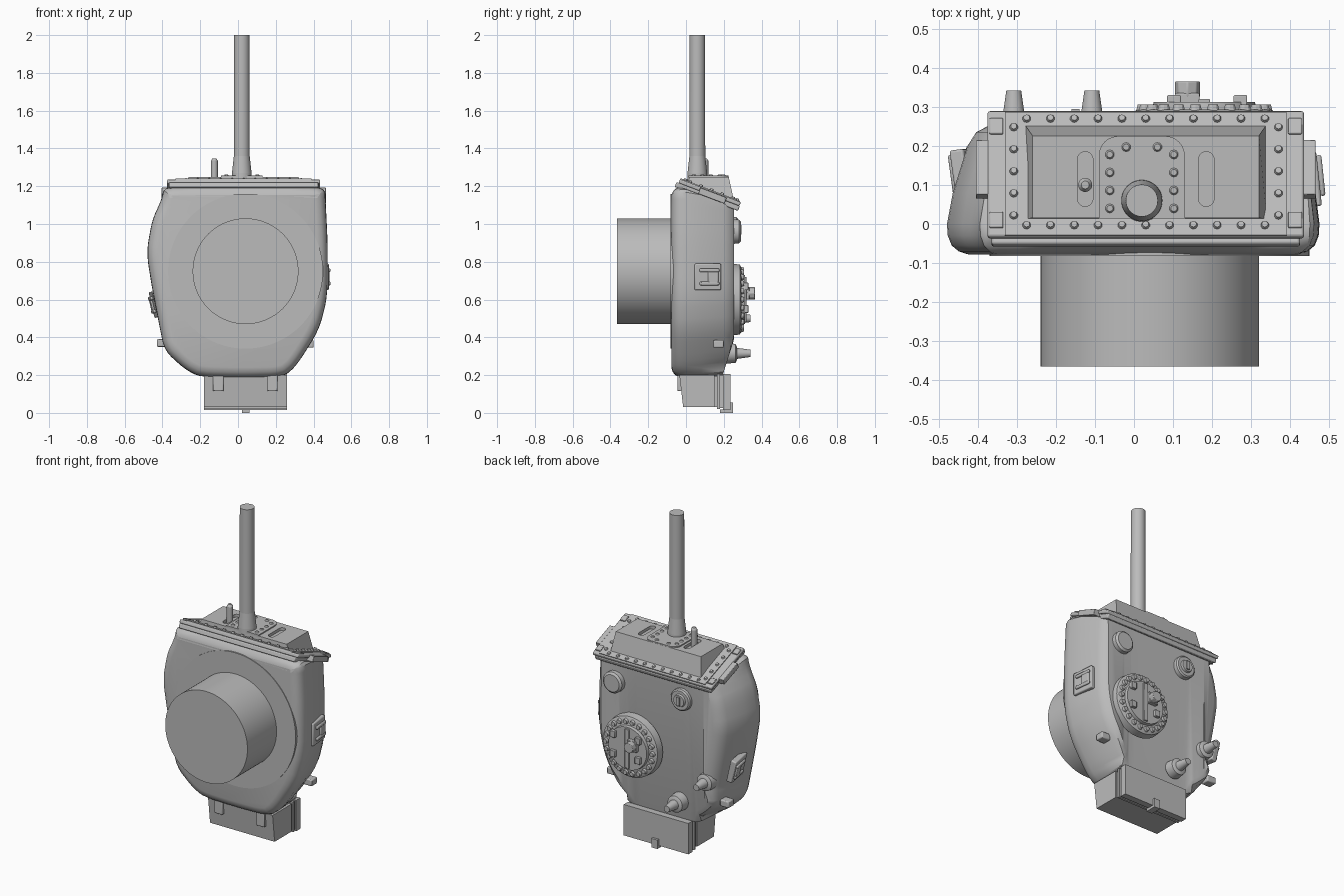
import bpy, bmesh, math
from mathutils import Matrix, Vector

if "Cube" in bpy.data.objects:
    bpy.data.objects.remove(bpy.data.objects["Cube"])

grey = bpy.data.materials.new("plain grey")
grey.use_nodes = True
GREY = (0.5, 0.5, 0.5, 1)
grey.diffuse_color = GREY
grey.node_tree.nodes["Principled BSDF"].inputs["Base Color"].default_value = GREY
parts = []


def finish(name, bm, bevel=0):
    bmesh.ops.recalc_face_normals(bm, faces=bm.faces)
    me = bpy.data.meshes.new(name)
    bm.to_mesh(me)
    bm.free()
    me.materials.append(grey)
    ob = bpy.data.objects.new(name, me)
    bpy.context.collection.objects.link(ob)
    parts.append(ob)
    if bevel:
        mod = ob.modifiers.new("bevel", 'BEVEL')
        mod.width, mod.segments = bevel, 2
    return ob


def box(bm, lo, hi, rot=None):
    lo, hi = Vector(lo), Vector(hi)
    m = Matrix.Translation((lo + hi) / 2) @ (rot or Matrix()) @ Matrix.Diagonal((*(hi - lo), 1))
    bmesh.ops.create_cube(bm, size=1, matrix=m)


def cone(bm, base, axis, r1, r2, h, seg=32):
    axis = Vector(axis).normalized()
    m = Matrix.Translation(Vector(base) + axis * h / 2) @ Vector((0, 0, 1)).rotation_difference(axis).to_matrix().to_4x4()
    bmesh.ops.create_cone(bm, cap_ends=True, segments=seg, radius1=r1, radius2=r2, depth=h, matrix=m)


def turned(bm, centre, axis, profile, seg=48):
    # stack of cone sections: (radius, distance) pairs along the axis
    axis = Vector(axis)
    for (r1, a), (r2, b) in zip(profile, profile[1:]):
        cone(bm, Vector(centre) + axis * a, axis, r1, r2, b - a, seg)


def prism(bm, outline, z0, z1):
    face = bm.faces.new([bm.verts.new((x, y, z0)) for x, y in outline])
    up = bmesh.ops.extrude_face_region(bm, geom=[face])["geom"]
    bmesh.ops.translate(bm, vec=(0, 0, z1 - z0), verts=[v for v in up if isinstance(v, bmesh.types.BMVert)])


def arc(cx, cy, r, a0, a1, n=10):
    return [(cx + r * math.cos(math.radians(a0 + (a1 - a0) * i / n)),
             cy + r * math.sin(math.radians(a0 + (a1 - a0) * i / n))) for i in range(n + 1)]


# Cast body: one outline lofted from the ring side to the roof
outline = [(-.39, 1.2), (-.1, 1.2), (.2, 1.2), (.46, 1.2), (.465, 1.1), (.475, .9), (.475, .62),
           (.43, .44), (.31, .25), (.24, .19), (.02, .185), (-.2, .19), (-.28, .23), (-.39, .33),
           (-.42, .48), (-.455, .66), (-.485, .85), (-.455, 1.02), (-.405, 1.13)]
for _ in range(2):
    cut = []
    for (ax, az), (bx, bz) in zip(outline, outline[1:] + outline[:1]):
        cut += [(ax * .8 + bx * .2, az * .8 + bz * .2), (ax * .2 + bx * .8, az * .2 + bz * .8)]
    outline = cut
bm = bmesh.new()
rings = []
for y, inset in [(-.078, .055), (-.07, .03), (-.055, .012), (-.03, .002), (0, 0), (.08, .01), (.2, .035), (.235, .05), (.255, .075)]:
    ring = []
    for i, (x, z) in enumerate(outline):
        px, pz = outline[i - 1]
        nx, nz = outline[(i + 1) % len(outline)]
        inward = Vector((pz - nz, 0, nx - px)).normalized() * -1
        if inward.dot(Vector((-x, 0, .7 - z))) < 0:
            inward = -inward
        k = 1.5 if x < -.3 and z > .4 and y > 0 else .3 if z < .22 and y > 0 else 1
        p = Vector((x, y, z)) + inward * inset * k
        p.z = min(p.z, 1.2 - .38 * (y + .04))
        p.y = min(p.y, .255 - max(0, .39 - p.z) * .32)
        ring.append(bm.verts.new(p))
    rings.append(ring)
n = len(outline)
for a, b in zip(rings, rings[1:]):
    for i in range(n):
        bm.faces.new((a[i], a[(i + 1) % n], b[(i + 1) % n], b[i]))
bm.faces.new(rings[0])
# the roof folds down toward its rear edge
roof = bm.faces.new(rings[-1])
bmesh.ops.triangulate(bm, faces=[roof])
finish("turret_body", bm)

# Turret ring and basket drum
bm = bmesh.new()
cone(bm, (.04, -.06, .75), (0, -1, 0), .41, .41, .022, 96)
finish("turret_ring", bm)
bm = bmesh.new()
cone(bm, (.04, -.07, .75), (0, -1, 0), .28, .28, .295, 96)
finish("basket_drum", bm)

# Sloped front flange with side tabs and bolts
tilt = Matrix.Rotation(-math.atan(.38), 4, 'X')


def slope(y):
    return 1.24 - .38 * (y + .04)


def sloped_plate(bm, x0, x1, y0, y1, t, lift=0):
    z = slope((y0 + y1) / 2) + lift - t / 2
    half = (y1 - y0) / 2 * math.sqrt(1 + .38 ** 2)
    yc = (y0 + y1) / 2
    box(bm, (x0, yc - half, z - t / 2), (x1, yc + half, z + t / 2), tilt)


bm = bmesh.new()
sloped_plate(bm, -.375, .435, -.035, .287, .022)
sloped_plate(bm, -.365, .425, -.055, .28, .028, -.022)
finish("front_flange", bm, .006)
bm = bmesh.new()
for x0, x1 in [(-.405, -.335), (.395, .465)]:
    sloped_plate(bm, x0, x1, .07, .21, .035, -.004)
for x0, x1 in [(-.37, -.335), (.395, .43)]:
    for y in (-.01, .23):
        sloped_plate(bm, x0, x1, y, y + .04, .012, .008)
finish("flange_tabs", bm, .003)
bm = bmesh.new()
sloped_plate(bm, -.33, .39, -.03, .285, .01, .006)
finish("bolt_frame", bm)
bm = bmesh.new()
spots = [(-.275 + .061 * i, y) for i in range(11) for y in (-.005, .268)]
spots += [(x, .02 + .0565 * i) for i in range(5) for x in (-.308, .37)]
for x, y in spots:
    cone(bm, (x, y, slope(y)), (0, .38, 1), .013, .008, .014, 10)
finish("flange_bolts", bm)

# Raised gun housing with a level top and two cut slots
bm = bmesh.new()
low = [bm.verts.new((x, y, slope(y) - .01)) for x, y in [(-.28, .012), (.34, .012), (.34, .255), (-.28, .255)]]
top = [bm.verts.new((x, y, 1.25)) for x, y in [(-.26, .016), (.32, .016), (.32, .226), (-.26, .226)]]
bm.faces.new(low)
bm.faces.new(top)
for i in range(4):
    bm.faces.new((low[i], low[(i + 1) % 4], top[(i + 1) % 4], top[i]))
housing = finish("gun_housing", bm)
bm = bmesh.new()
for x in (-.125, .185):
    prism(bm, arc(x, .165, .02, 0, 180) + arc(x, .065, .02, 180, 360), 1.232, 1.3)
cutter = finish("slot_cutter", bm)
cutter.hide_render = True
mod = housing.modifiers.new("slots", 'BOOLEAN')
mod.operation, mod.object, mod.solver = 'DIFFERENCE', cutter, 'EXACT'
bpy.context.view_layer.objects.active = housing
bpy.ops.object.modifier_apply(modifier="slots")
parts.remove(cutter)
bpy.data.objects.remove(cutter)

# Gun shield plate, bolts, barrel and coaxial gun
bm = bmesh.new()
prism(bm, arc(.08, .175, .05, 0, 90) + arc(-.04, .175, .05, 90, 180) + [(-.09, .014), (.13, .014)], 1.245, 1.257)
finish("gun_shield", bm)
bm = bmesh.new()
for x, y in [(x, .04 + .046 * i) for i in range(4) for x in (-.062, .102)] + [(-.02, .197), (.06, .197)]:
    cone(bm, (x, y, 1.255), (0, 0, 1), .013, .008, .008, 10)
finish("shield_bolts", bm)
bm = bmesh.new()
turned(bm, (.02, .06, 0), (0, 0, 1), [(.054, 1.22), (.052, 1.27), (.042, 1.36), (.041, 2)])
bmesh.ops.remove_doubles(bm, verts=bm.verts, dist=.0005)
finish("gun_barrel", bm)
bm = bmesh.new()
turned(bm, (-.125, .1, 0), (0, 0, 1), [(.018, 1.22), (.018, 1.335), (.01, 1.348)], 20)
finish("coaxial_gun", bm)

# Round roof hatch with bolts, split lids and handles
hatch = Vector((.18, 0, .6))
bm = bmesh.new()
turned(bm, hatch, (0, 1, 0), [(.19, .24), (.185, .285), (.17, .293)], 64)
turned(bm, hatch, (0, 1, 0), [(.135, .28), (.13, .312)], 64)
finish("hatch_ring", bm)
bm = bmesh.new()
for i in range(22):
    a = math.tau * i / 22
    cone(bm, hatch + Vector((.158 * math.cos(a), .288, .158 * math.sin(a))), (0, 1, 0), .018, .013, .018, 10)
finish("hatch_bolts", bm)
bm = bmesh.new()
box(bm, (.165, .3, .48), (.195, .32, .72))
for x in (.085, .255):
    for z in (.53, .65):
        box(bm, (x, .3, z), (x + .035, .33, z + .04))
box(bm, (.105, .3, .6), (.168, .335, .665))
cone(bm, (.137, .325, .633), (0, 1, 0), .033, .033, .04, 8)
finish("hatch_fittings", bm, .003)

# Roof fittings: vent cap, periscope and antenna cones
bm = bmesh.new()
turned(bm, (.305, 0, .96), (0, 1, 0), [(.065, .24), (.064, .28), (.052, .29)])
finish("vent_cap", bm)
bm = bmesh.new()
turned(bm, (-.15, 0, .97), (0, 1, 0), [(.068, .24), (.066, .268), (.058, .275)])
turned(bm, (-.15, 0, .97), (0, 1, 0), [(.04, .27), (.035, .287)])
box(bm, (-.16, .28, .945), (-.14, .295, .995))
finish("periscope", bm)
for name, x, z in [("lower_antenna_base", -.108, .315), ("upper_antenna_base", -.308, .5)]:
    bm = bmesh.new()
    turned(bm, (x, 0, z), (0, 1, 0), [(.055, .21), (.05, .262), (.035, .27)])
    turned(bm, (x, 0, z), (0, 1, 0), [(.03, .265), (.019, .342)])
    finish(name, bm)

# Side ports and lifting lugs
for name, x, y, z, lean, yaw in [("left_port", .462, .115, .72, 0, -6), ("right_port", -.437, .12, .575, -13, 8)]:
    bm = bmesh.new()
    s = 1 if x > 0 else -1
    box(bm, (-.025, -.07, -.07), (.012, .07, .07))
    box(bm, (-.025, .0, -.04), (.022, .055, .04))
    box(bm, (.01, -.045, .025), (.024, .06, .045))
    box(bm, (.01, -.045, -.045), (.024, .06, -.025))
    m = Matrix.Rotation(math.radians(lean), 4, 'Y') @ Matrix.Rotation(math.radians(-yaw if s > 0 else yaw), 4, 'Z')
    bmesh.ops.transform(bm, verts=bm.verts, matrix=Matrix.Translation((x, y, z)) @ m @ Matrix.Diagonal((s, 1, 1, 1)))
    finish(name, bm, .006)
for name, x, z in [("left_lug", .37, .365), ("right_lug", -.4, .37)]:
    bm = bmesh.new()
    box(bm, (x - .03, .145, z - .02), (x + .03, .2, z + .02))
    finish(name, bm, .006)

# Rear stowage box with lid, latch and straps
bm = bmesh.new()
side = [(-.035, .2), (-.015, .03), (.15, .03), (.15, .2)]
prism(bm, side, -.18, .26)
bmesh.ops.transform(bm, verts=bm.verts, matrix=Matrix(((0, 0, 1, 0), (1, 0, 0, 0), (0, 1, 0, 0), (0, 0, 0, 1))))
box(bm, (-.172, .14, .03), (.252, .175, .195))
box(bm, (-.18, .165, .02), (.26, .18, .205))
box(bm, (-.172, .175, .025), (.252, .2, .2))
box(bm, (-.18, .195, .015), (.26, .235, .205))
finish("stowage_box", bm)
bm = bmesh.new()
box(bm, (.02, .18, 0), (.06, .25, .018))
box(bm, (.02, .23, 0), (.06, .25, .055))
finish("box_latch", bm)
bm = bmesh.new()
for x in (-.132, .155):
    box(bm, (x, -.045, .115), (x + .055, .02, .215))
finish("box_straps", bm, .004)

# Smooth curved faces, keep edges sharp
bpy.ops.object.select_all(action='DESELECT')
for ob in parts:
    ob.select_set(True)
bpy.context.view_layer.objects.active = parts[0]
bpy.ops.object.shade_smooth_by_angle(angle=math.radians(32))
